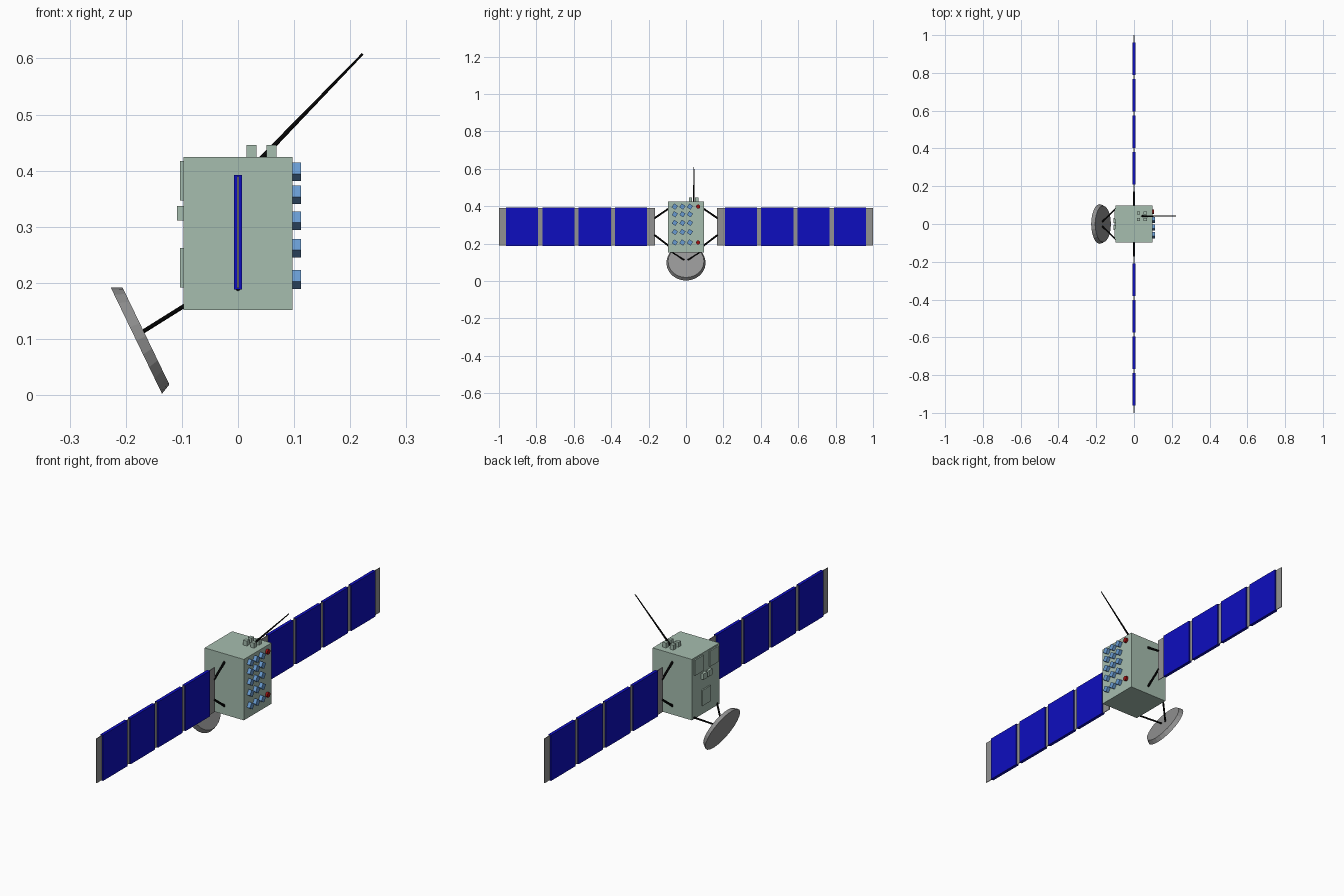
import bpy
import math
from mathutils import Vector

cube = bpy.data.objects.get("Cube")
if cube:
    bpy.data.objects.remove(cube, do_unlink=True)


def material(name, r, g, b):
    m = bpy.data.materials.new(name)
    m.use_nodes = True
    m.diffuse_color = (r, g, b, 1)
    m.node_tree.nodes["Principled BSDF"].inputs["Base Color"].default_value = (r, g, b, 1)
    return m


SAGE = material("sage_green", 0.38, 0.51, 0.43)
NAVY = material("panel_blue", 0.004, 0.004, 0.52)
GREY = material("grey", 0.29, 0.29, 0.29)
SKY = material("sensor_blue", 0.14, 0.33, 0.64)
BLACK = material("black", 0.003, 0.003, 0.003)
RED = material("red", 0.36, 0.005, 0.005)


def finish(name, mat):
    ob = bpy.context.object
    ob.name = name
    ob.data.materials.append(mat)
    return ob


def box(name, mat, centre, size, tilt=0):
    bpy.ops.mesh.primitive_cube_add(size=1, location=centre, rotation=(tilt, 0, 0))
    ob = finish(name, mat)
    ob.scale = size
    return ob


def rod(name, mat, start, end, r1, r2, sides=8):
    """Tapered round bar between two points."""
    a, b = Vector(start), Vector(end)
    bpy.ops.mesh.primitive_cone_add(vertices=sides, radius1=r1, radius2=r2,
                                    depth=(b - a).length, location=(a + b) / 2)
    ob = finish(name, mat)
    ob.rotation_euler = (b - a).to_track_quat("Z", "Y").to_euler()
    return ob


# Main body
HALF = 0.097
box("body", SAGE, (0, 0, 0.288), (2 * HALF, 2 * HALF, 0.272))

# Solar wings: thin backing sheet, four panels and two struts per side
for side, label in ((-1, "front"), (1, "back")):
    box(label + "_wing_sheet", GREY, (0, side * 0.583, 0.29), (0.003, 0.834, 0.199))
    for i in range(4):
        y = side * (0.294 + i * 0.194)
        panel = box(f"{label}_solar_panel_{i + 1}", NAVY, (0, y, 0.29), (0.014, 0.172, 0.204))
    for level, z_body, z_wing in (("upper", 0.388, 0.335), ("lower", 0.188, 0.247)):
        rod(f"{label}_{level}_wing_strut", BLACK, (0, side * 0.092, z_body),
            (0, side * 0.17, z_wing), 0.005, 0.005)

# Dish, tilted below the left-hand edge of the body, with two struts
axis = Vector((0.9, 0, 0.434)).normalized()
dish_centre = Vector((-0.173, 0, 0.101))
rod("dish", GREY, dish_centre - axis * 0.009, dish_centre + axis * 0.010, 0.105, 0.096, 24)
for side, label in ((-1, "front"), (1, "back")):
    rod(label + "_dish_strut", BLACK, (-0.168, side * 0.012, 0.114),
        (-0.088, side * 0.09, 0.164), 0.004, 0.004)

# Whip antenna and the four blocks around its foot
rod("antenna", BLACK, (0.038, 0.042, 0.418), (0.222, 0.042, 0.608), 0.0045, 0.002)
for x in (0.024, 0.06):
    for y in (0.024, 0.058):
        box("roof_block", SAGE, (x, y, 0.434), (0.018, 0.018, 0.024))

# Access plates and small boxes on the dish side
for y, z in ((-0.053, 0.382), (0.053, 0.382), (0, 0.227)):
    box("access_plate", SAGE, (-HALF - 0.002, y, z), (0.008, 0.058, 0.07))
for y in (-0.018, 0.018):
    box("side_box", SAGE, (-HALF - 0.005, y, 0.324), (0.014, 0.026, 0.026))

# Grid of tilted sensors and two red lamps on the opposite side
rows = (0.398, 0.357, 0.311, 0.262, 0.206)
for z in rows:
    for y in (-0.06, -0.019, 0.021):
        box("sensor", SKY, (HALF + 0.006, y, z), (0.018, 0.024, 0.024), math.radians(-33))
for z in (rows[0], rows[-1]):
    rod("red_lamp", RED, (HALF - 0.004, 0.065, z), (HALF + 0.01, 0.065, z), 0.011, 0.011, 12)
